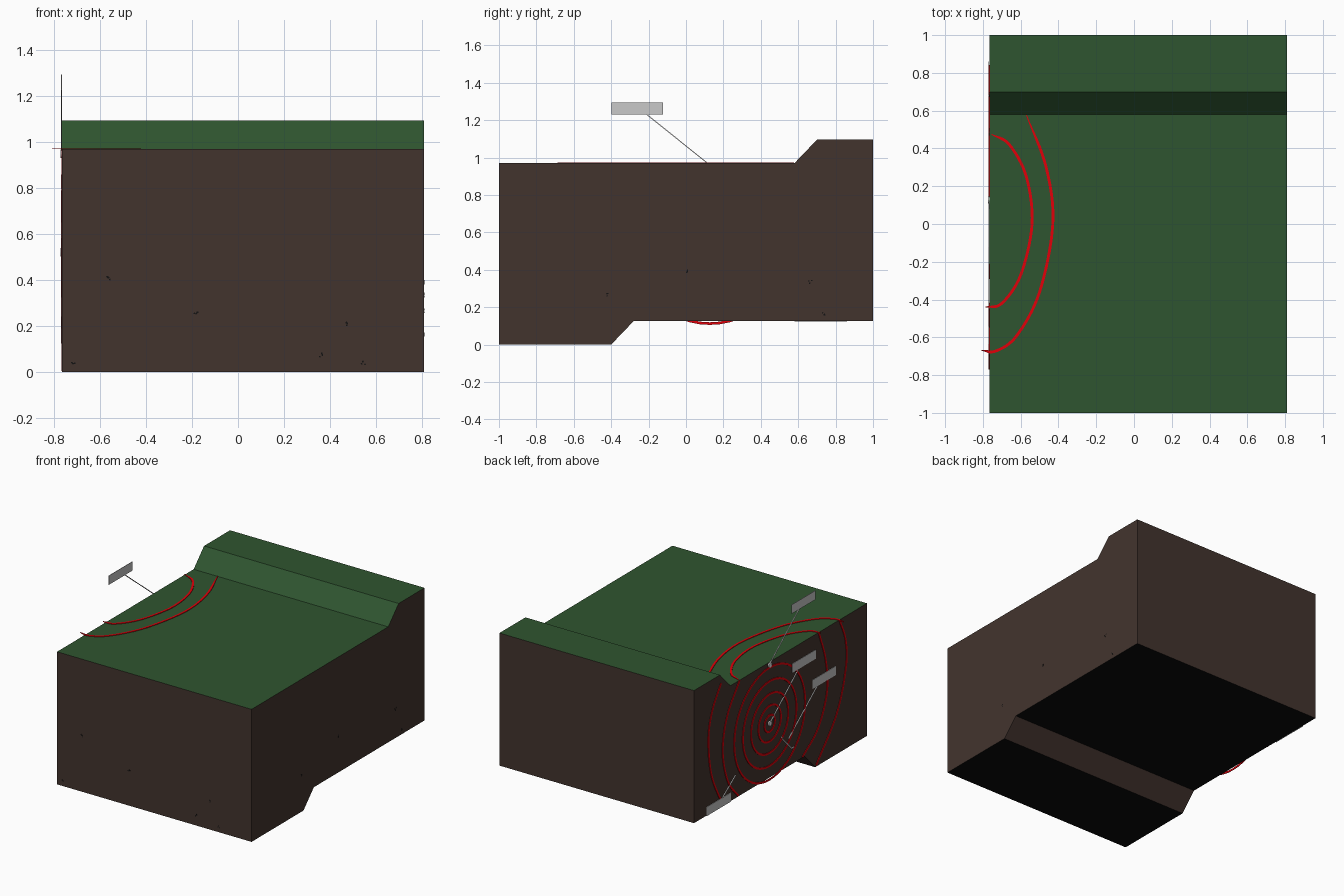
import bpy, bmesh, math, random
from mathutils import Vector

if "Cube" in bpy.data.objects:
    bpy.data.objects.remove(bpy.data.objects["Cube"])

random.seed(3)
XL, XR = -0.765, 0.81


def material(name, rgb):
    m = bpy.data.materials.new(name)
    m.diffuse_color = (*rgb, 1)
    m.use_nodes = True
    m.node_tree.nodes["Principled BSDF"].inputs["Base Color"].default_value = m.diffuse_color
    return m


GRASS = material("grass green", (0.028, 0.09, 0.029))
SOIL = material("soil brown", (0.055, 0.034, 0.027))
BASE = material("underside black", (0.003, 0.003, 0.003))
RED = material("wave red", (0.75, 0.0, 0.003))
GREY = material("label grey", (0.58, 0.58, 0.58))
WHITE = material("marker white", (0.8, 0.8, 0.8))
BLACK = material("speck black", (0.006, 0.006, 0.006))


# Surface mappings: (u, v) on the surface, d = height above it
def side(u, v, d): return (XL - d, u, v)
def top(u, v, d): return (u, v, 0.97 + d)
def front(u, v, d): return (u, -1 - d, v)
def right(u, v, d): return (XR + d, u, v)


def finish(name, bm, *mats):
    bmesh.ops.recalc_face_normals(bm, faces=bm.faces)
    me = bpy.data.meshes.new(name)
    bm.to_mesh(me)
    bm.free()
    for m in mats:
        me.materials.append(m)
    ob = bpy.data.objects.new(name, me)
    bpy.context.collection.objects.link(ob)
    return ob


def prism(bm, pts, place, d0, d1):
    a = [bm.verts.new(place(u, v, d0)) for u, v in pts]
    b = [bm.verts.new(place(u, v, d1)) for u, v in pts]
    bm.faces.new(a)
    bm.faces.new(b)
    for i in range(len(a)):
        j = (i + 1) % len(a)
        bm.faces.new((a[i], a[j], b[j], b[i]))


def disc(u, v, r, n=12):
    return [(u + r * math.cos(2 * math.pi * i / n), v + r * math.sin(2 * math.pi * i / n)) for i in range(n)]


def smooth(pts, n=8):
    """Catmull-Rom samples through the points."""
    p = [Vector(q) for q in pts]
    p = [2 * p[0] - p[1]] + p + [2 * p[-1] - p[-2]]
    out = []
    for i in range(1, len(p) - 2):
        a, b, c, d = p[i - 1:i + 3]
        for k in range(n):
            t = k / n
            out.append(0.5 * (2 * b + (c - a) * t + (2 * a - 5 * b + 4 * c - d) * t * t
                              + (3 * b - a - 3 * c + d) * t ** 3))
    return out + [p[-2]]


def ribbon(bm, pts, place, w, thick=0.004, closed=False, taper=False):
    pts = [Vector(p) for p in pts]
    n = len(pts)
    rows = []
    for i, p in enumerate(pts):
        q = pts[(i + 1) % n] if closed or i < n - 1 else p
        o = pts[i - 1] if closed or i > 0 else p
        t = (q - o).normalized()
        h = w / 2 * (min(1, 0.25 + min(i, n - 1 - i) / 6) if taper else 1)
        s = Vector((-t.y, t.x)) * h
        rows.append([bm.verts.new(place(*c, d)) for c, d in
                     ((p + s, 0), (p - s, 0), (p - s, thick), (p + s, thick))])
    for i in range(n if closed else n - 1):
        a, b = rows[i], rows[(i + 1) % n]
        for k in range(4):
            m = (k + 1) % 4
            bm.faces.new((a[k], a[m], b[m], b[k]))
    if not closed:
        bm.faces.new(rows[0])
        bm.faces.new(rows[-1])


# Ground block: stepped fault profile extruded along x
profile = [(-1, 0), (-0.4, 0), (-0.28, 0.125), (1, 0.125),
           (1, 1.095), (0.7, 1.095), (0.58, 0.97), (-1, 0.97)]
bm = bmesh.new()
prism(bm, profile, side, 0, XL - XR)
block = finish("ground_block", bm, SOIL, GRASS, BASE)
for f in block.data.polygons:
    f.material_index = 1 if f.normal.z > 0.5 else 2 if f.normal.z < -0.9 else 0

# Closed wave rings around the focus
FY, FZ = 0.127, 0.522
bm = bmesh.new()
for r in (0.06, 0.13, 0.215, 0.31, 0.41):
    ribbon(bm, disc(FY, FZ, r, 48), side, 0.014, closed=True)
finish("inner_wave_rings", bm, RED)

# Open outer wave arcs on the cut face
bm = bmesh.new()
for arc in ([(-0.44, 0.97), (-0.52, 0.74), (-0.535, 0.5), (-0.43, 0.27), (-0.25, 0.13)],
            [(0.475, 0.97), (0.62, 0.76), (0.67, 0.52), (0.61, 0.28), (0.49, 0.13)],
            [(-0.68, 0.97), (-0.75, 0.8), (-0.755, 0.6), (-0.65, 0.3), (-0.41, 0.01)],
            [(0.69, 1.03), (0.79, 0.87), (0.835, 0.68), (0.8, 0.4), (0.67, 0.13)]):
    ribbon(bm, smooth(arc), side, 0.014)
finish("outer_wave_arcs", bm, RED)

# Surface wave arcs on the grass
bm = bmesh.new()
for arc in ([(-0.785, -0.44), (-0.7, -0.42), (-0.6, -0.27), (-0.54, 0), (-0.57, 0.25), (-0.66, 0.42), (-0.755, 0.475)],
            [(-0.81, -0.668), (-0.73, -0.672), (-0.62, -0.59), (-0.5, -0.36), (-0.43, 0), (-0.465, 0.3), (-0.57, 0.578)]):
    ribbon(bm, smooth(arc), top, 0.015, taper=True)
finish("surface_wave_arcs", bm, RED)

# Focus and epicentre markers
for name, z in (("focus_marker", FZ), ("epicentre_marker", 0.95)):
    bm = bmesh.new()
    prism(bm, disc(FY, z, 0.018, 16), side, 0, 0.008)
    finish(name, bm, WHITE)

# Blank label plates with leader lines
for name, (y, z), w, start, end in (
        ("epicentre", (-0.26, 1.262), 0.275, (-0.21, 1.23), (FY, 0.96)),
        ("focus", (-0.267, 0.827), 0.275, (-0.2, 0.79), (FY, FZ)),
        ("fault", (-0.5, 0.619), 0.27, (-0.42, 0.585), (-0.09, 0.327)),
        ("wave", (0.72, 0.157), 0.28, (0.67, 0.19), (0.523, 0.294))):
    bm = bmesh.new()
    h, k = w / 2, 0.033
    prism(bm, [(y - h, z - k), (y + h, z - k), (y + h, z + k), (y - h, z + k)], side, 0.002, 0.005)
    finish(name + "_label_plate", bm, GREY)
    bm = bmesh.new()
    ribbon(bm, [start, end], side, 0.005, 0.006)
    finish(name + "_leader", bm, WHITE)

# Bracket along the fault
bm = bmesh.new()
ribbon(bm, [(-0.01, 0.37), (-0.02, 0.35), (-0.128, 0.24), (-0.15, 0.245)], side, 0.007, 0.006)
finish("fault_bracket", bm, WHITE)

# Small stone specks on the soil
for name, place, spots in (
        ("front_specks", front, [(-0.56, 0.41), (-0.185, 0.26), (0.47, 0.21), (0.36, 0.075), (0.545, 0.04), (-0.72, 0.04)]),
        ("right_specks", right, [(-0.425, 0.265), (0, 0.39), (0.665, 0.335), (0.735, 0.165)])):
    bm = bmesh.new()
    for u, v in spots:
        for _ in range(4):
            prism(bm, disc(u + random.uniform(-0.01, 0.01), v + random.uniform(-0.008, 0.008), 0.004, 6), place, 0, 0.001)
    finish(name, bm, BLACK)
